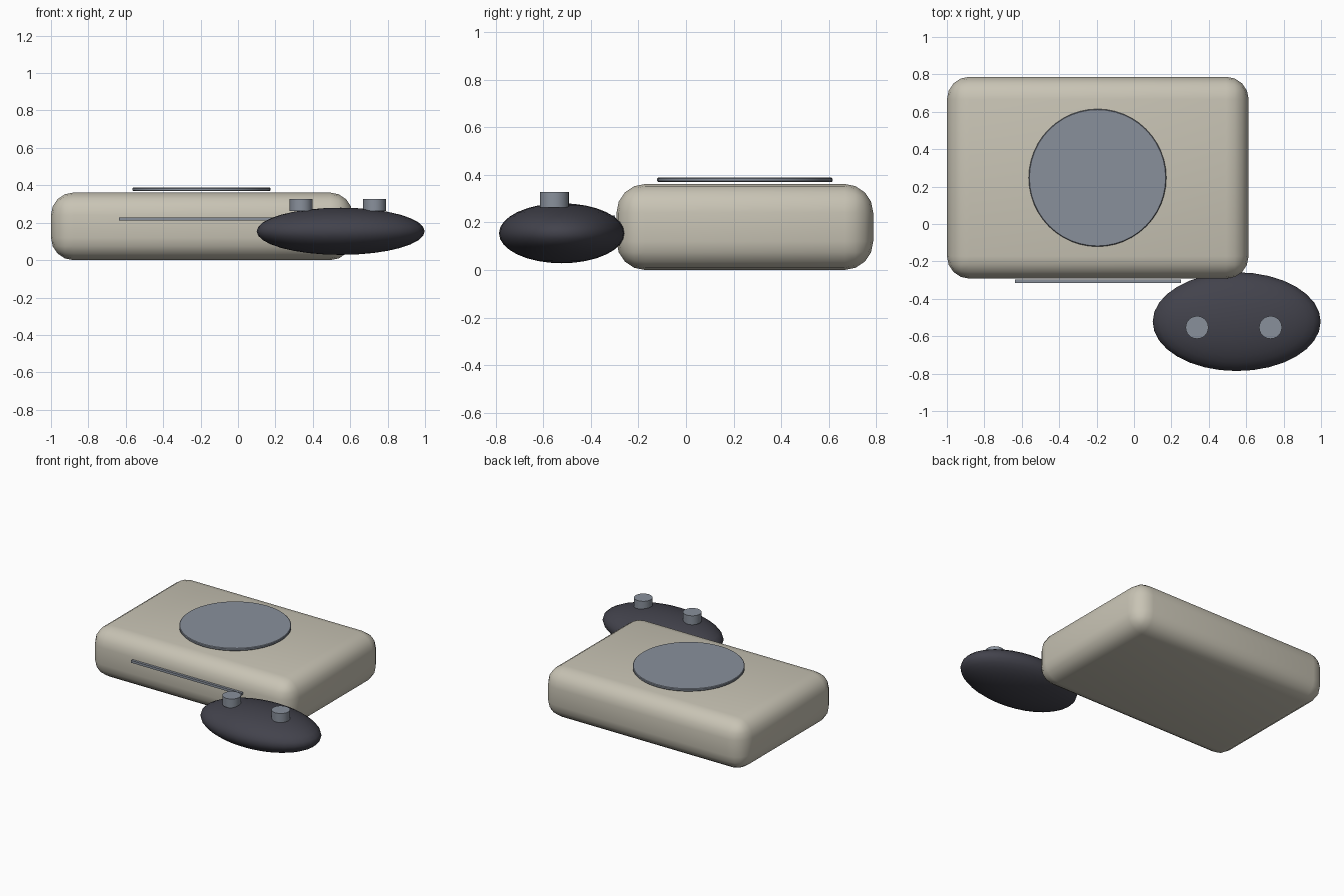
import bpy
import math

if "Cube" in bpy.data.objects:
    bpy.data.objects.remove(bpy.data.objects["Cube"])


def material(name, rgb):
    m = bpy.data.materials.new(name)
    m.diffuse_color = (*rgb, 1)
    m.use_nodes = True
    m.node_tree.nodes["Principled BSDF"].inputs["Base Color"].default_value = m.diffuse_color
    return m


CREAM = material("warm_cream", (0.58, 0.55, 0.46))
METAL = material("blue_grey", (0.25, 0.28, 0.33))
DARK = material("charcoal", (0.055, 0.055, 0.072))


def finish(name, mat, bevel=0, segments=1, angle=35):
    """Name, colour, round and smooth the active object."""
    ob = bpy.context.object
    ob.name = name
    ob.data.materials.append(mat)
    bpy.ops.object.transform_apply(location=False, rotation=False, scale=True)
    if bevel:
        mod = ob.modifiers.new("rounding", "BEVEL")
        mod.width, mod.segments = bevel, segments
        mod.limit_method = "ANGLE"
        bpy.ops.object.modifier_apply(modifier=mod.name)
    bpy.ops.object.shade_smooth_by_angle(angle=math.radians(angle))
    return ob


def box(name, lo, hi, mat, **kw):
    centre = [(a + b) / 2 for a, b in zip(lo, hi)]
    bpy.ops.mesh.primitive_cube_add(size=1, location=centre)
    bpy.context.object.scale = [b - a for a, b in zip(lo, hi)]
    return finish(name, mat, **kw)


def disc(name, x, y, z0, z1, radius, sides, mat, **kw):
    bpy.ops.mesh.primitive_cylinder_add(vertices=sides, radius=radius, depth=z1 - z0,
                                        location=(x, y, (z0 + z1) / 2))
    return finish(name, mat, **kw)


# Console: rounded slab, round lid and front slot trim
box("console_body", (-1, -0.292, 0), (0.613, 0.787, 0.361), CREAM, bevel=0.12, segments=4)
disc("lid_disc", -0.195, 0.247, 0.369, 0.388, 0.368, 48, METAL, bevel=0.004)
box("front_slot", (-0.635, -0.316, 0.211, ), (0.25, -0.298, 0.228), METAL)

# Controller: flattened ellipsoid with two stubby sticks
bpy.ops.mesh.primitive_uv_sphere_add(segments=32, ring_count=16, radius=1,
                                     location=(0.549, -0.522, 0.154))
bpy.context.object.scale = (0.449, 0.264, 0.126)
finish("controller_body", DARK, angle=60)
for side, x in (("left", 0.337), ("right", 0.73)):
    disc(side + "_stick", x, -0.553, 0.262, 0.327, 0.061, 24, METAL)
